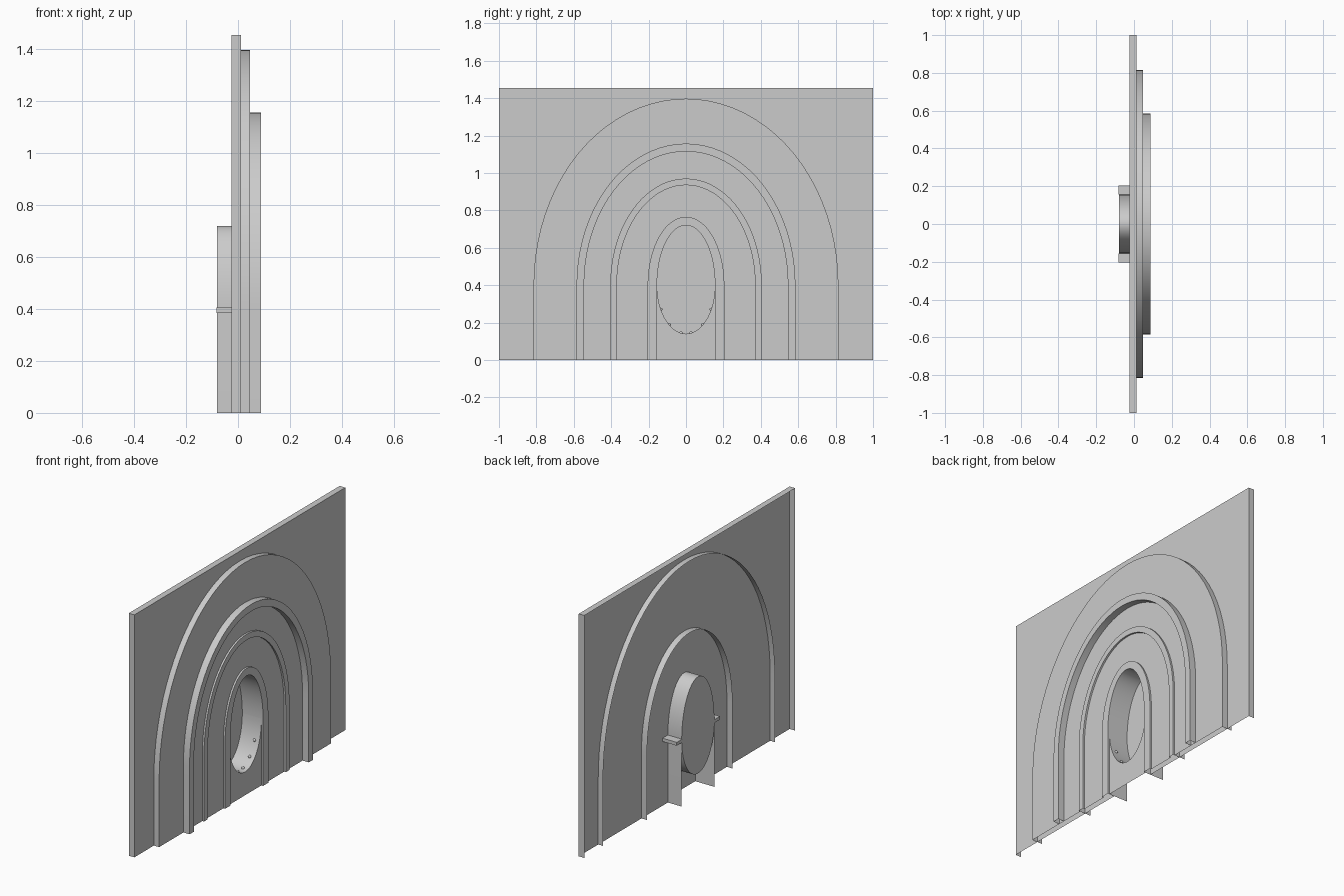
import bpy, math

if "Cube" in bpy.data.objects:
    bpy.data.objects.remove(bpy.data.objects["Cube"])

SPRING = 0.40   # height where the arches leave their straight legs
N = 40


def arch(w, top):
    """Arch outline in (y, z) running from left foot to right foot."""
    pts = [(-w, 0.0)]
    for i in range(N + 1):
        a = math.pi - math.pi * i / N
        pts.append((w * math.cos(a), SPRING + (top - SPRING) * math.sin(a)))
    return pts + [(w, 0.0)]


def make(name, verts, faces):
    me = bpy.data.meshes.new(name)
    me.from_pydata(verts, [], faces)
    me.update()
    ob = bpy.data.objects.new(name, me)
    bpy.context.collection.objects.link(ob)
    bpy.ops.object.select_all(action='DESELECT')
    ob.select_set(True)
    bpy.context.view_layer.objects.active = ob
    bpy.ops.object.shade_smooth_by_angle(angle=math.radians(35))
    return ob


def sweep(name, rows):
    """Open skin through a list of (outline, x) rows."""
    n = len(rows[0][0])
    verts = [(x, y, z) for pts, x in rows for y, z in pts]
    faces = [(r * n + i, r * n + i + 1, (r + 1) * n + i + 1, (r + 1) * n + i)
             for r in range(len(rows) - 1) for i in range(n - 1)]
    return make(name, verts, faces)


def plate(name, pts, x):
    return make(name, [(x, y, z) for y, z in pts], [tuple(range(len(pts)))])


A, B, C = arch(0.815, 1.397), arch(0.585, 1.157), arch(0.545, 1.115)
D, E = arch(0.405, 0.97), arch(0.37, 0.935)
F, G = arch(0.205, 0.765), arch(0.155, 0.72)
X_PANEL, X_STEP, X_BEAD, X_RIB = 0.012, 0.047, 0.058, 0.088

# Wall panel with an arched opening, folded edges, open back and bottom
border = [(-1, 0), (-1, 1.455), (1, 1.455), (1, 0)]
plate("wall_panel", border + A[::-1], X_PANEL)
sweep("panel_edge", [(border, X_PANEL), (border, -0.025)])

# Stepped arch surround, with its backing sheet and rear lips
sweep("arch_surround", [(A, -0.02), (A, X_STEP), (D, X_STEP)])
sweep("surround_backing", [(A, X_PANEL), (D, X_PANEL), (G, X_PANEL)])

# Raised rib on the surround
sweep("arch_rib", [(B, X_STEP), (B, X_RIB), (C, X_RIB), (C, X_STEP)])

# Inner bead, recessed field and frame around the niche
sweep("inner_arch", [(D, -0.025), (D, X_BEAD), (E, X_BEAD), (E, X_STEP),
                     (F, X_STEP), (F, X_BEAD), (G, X_BEAD), (G, X_STEP)])

# Oval niche: upper arch with leg plates, lower bowl, back disc
sweep("niche_reveal", [(G, X_STEP), (G, -0.08)])
lower = [(-0.155 * math.cos(math.pi * i / N), SPRING - 0.26 * math.sin(math.pi * i / N))
         for i in range(N + 1)]
sweep("niche_bowl", [(lower, X_STEP), (lower, -0.08)])
plate("niche_back", G[1:-1] + lower[::-1][1:-1], -0.08)
plate("niche_apron", [(-0.155, 0)] + lower + [(0.155, 0)], X_STEP)

# Small ledges at the spring line and studs in the bowl
for s, side in ((-1, "left"), (1, "right")):
    bpy.ops.mesh.primitive_cube_add(size=1, location=(-0.035, s * 0.18, 0.395))
    ledge = bpy.context.object
    ledge.name = "ledge_" + side
    ledge.scale = (0.094, 0.05, 0.02)
    for i, t in enumerate((0.52, 0.95, 1.4)):
        bpy.ops.mesh.primitive_uv_sphere_add(
            segments=12, ring_count=6, radius=0.009,
            location=(0.015, s * 0.155 * math.cos(t), SPRING - 0.26 * math.sin(t)))
        bpy.context.object.name = f"stud_{side}_{i}"
        bpy.ops.object.shade_smooth()
